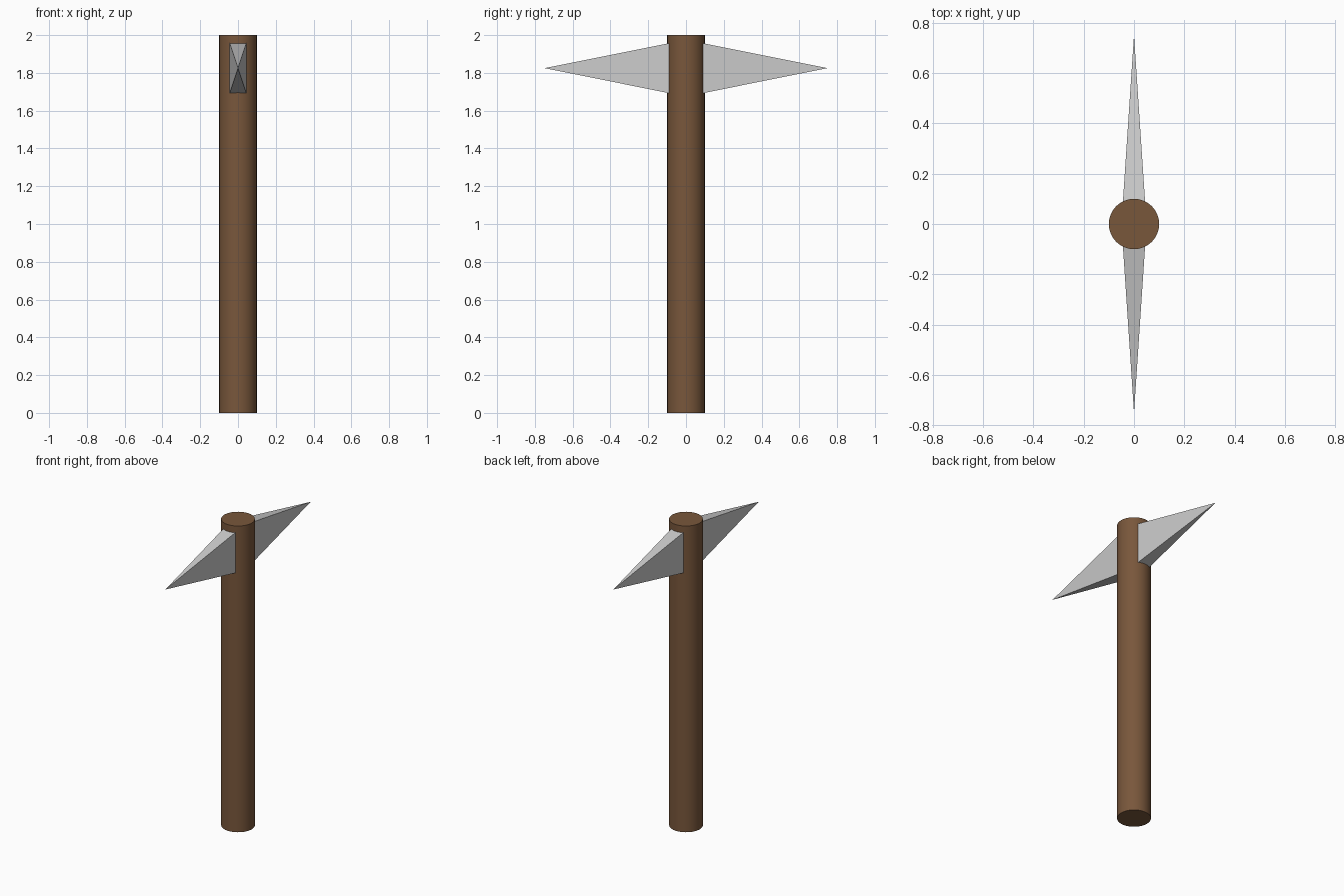
import bpy
import math

if "Cube" in bpy.data.objects:
    bpy.data.objects.remove(bpy.data.objects["Cube"])

# Handle: smooth-sided round shaft
bpy.ops.mesh.primitive_cylinder_add(vertices=32, radius=0.1, depth=2, location=(0, 0, 1))
handle = bpy.context.object
handle.name = "handle"
bpy.ops.object.shade_smooth_by_angle(angle=math.radians(30))
wood = bpy.data.materials.new("wood")
wood.diffuse_color = (0.19, 0.095, 0.044, 1)
wood.use_nodes = True
wood.node_tree.nodes["Principled BSDF"].inputs["Base Color"].default_value = wood.diffuse_color
handle.data.materials.append(wood)


def spike(name, side):
    """Four-sided spike whose rectangular base sits inside the handle."""
    w, h, z, tip = 0.05, 0.15, 1.825, 0.75
    base = [(-w, 0, z - h), (w, 0, z - h), (w, 0, z + h), (-w, 0, z + h)]
    faces = [(3, 2, 1, 0)] + [(i, (i + 1) % 4, 4) for i in range(4)]
    if side > 0:
        faces = [f[::-1] for f in faces]
    mesh = bpy.data.meshes.new(name)
    mesh.from_pydata(base + [(0, side * tip, z)], [], faces)
    obj = bpy.data.objects.new(name, mesh)
    bpy.context.collection.objects.link(obj)


# Pick head: one spike to the front, one to the back
spike("front_spike", -1)
spike("back_spike", 1)
